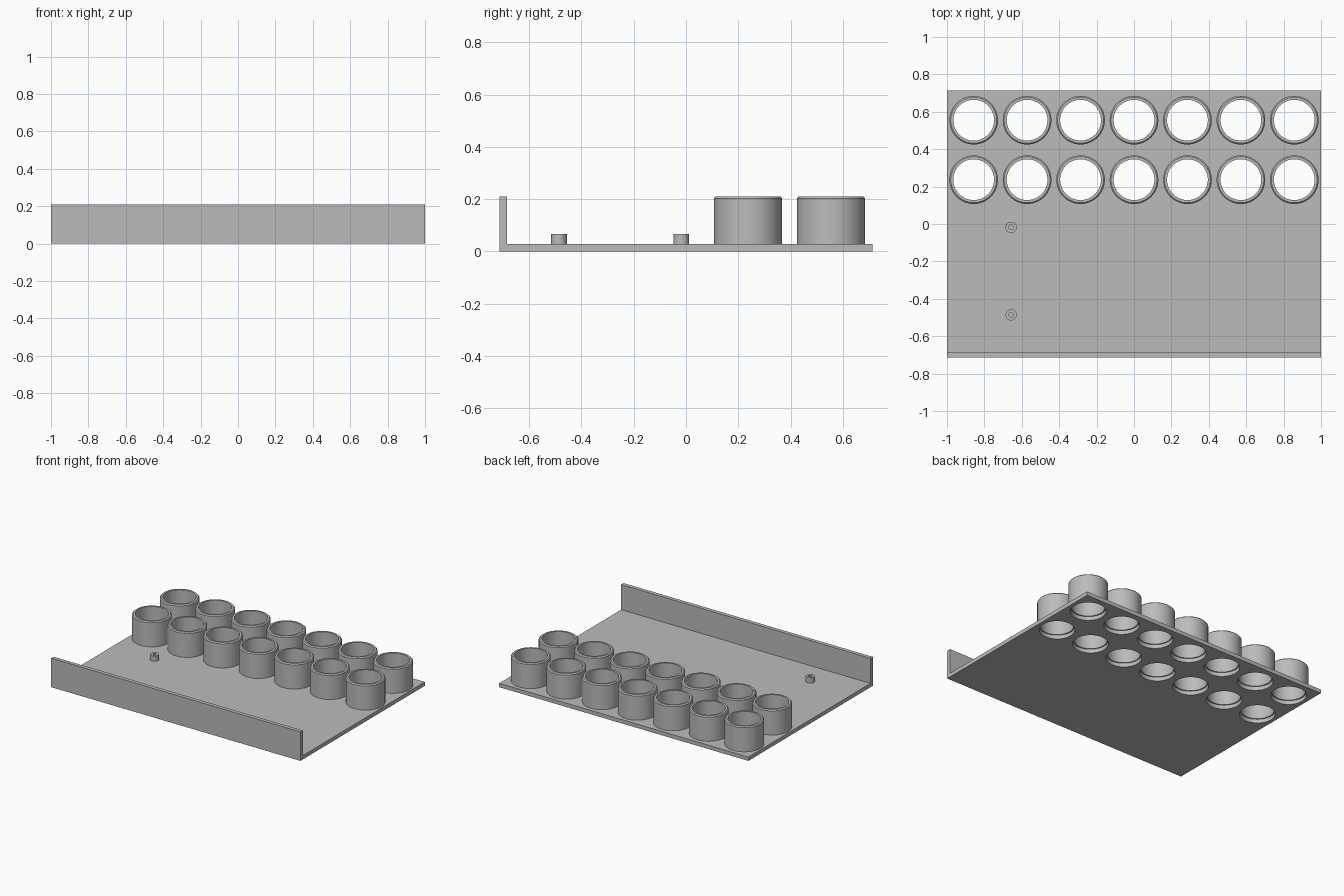
import bpy, bmesh, math
from math import pi, cos, sin

cube = bpy.data.objects.get("Cube")
if cube:
    bpy.data.objects.remove(cube, do_unlink=True)

grey = bpy.data.materials.new("plain grey")
grey.use_nodes = True
colour = (0.5, 0.5, 0.5, 1)
grey.diffuse_color = colour
grey.node_tree.nodes["Principled BSDF"].inputs["Base Color"].default_value = colour

HALF_Y, FLOOR, TOP = 0.713, 0.028, 0.21
PITCH = 2 / 7
ROWS = (0.237, 0.555)
CUPS = [((i - 3) * PITCH, y) for y in ROWS for i in range(7)]


def finish(name, bm):
    bmesh.ops.recalc_face_normals(bm, faces=bm.faces)
    mesh = bpy.data.meshes.new(name)
    bm.to_mesh(mesh)
    bm.free()
    mesh.materials.append(grey)
    obj = bpy.data.objects.new(name, mesh)
    bpy.context.collection.objects.link(obj)
    return obj


def smooth(obj):
    bpy.ops.object.select_all(action="DESELECT")
    obj.select_set(True)
    bpy.context.view_layer.objects.active = obj
    bpy.ops.object.shade_smooth_by_angle(angle=math.radians(30))


def box(name, y0, y1, z0, z1):
    bm = bmesh.new()
    bmesh.ops.create_cube(bm, size=1)
    for v in bm.verts:
        v.co = (v.co.x * 2, y0 + (v.co.y + 0.5) * (y1 - y0), z0 + (v.co.z + 0.5) * (z1 - z0))
    return finish(name, bm)


def lathe(name, profile, x, y, sides=64, closed=True):
    """Revolve (radius, height) points around a vertical axis."""
    bm = bmesh.new()
    rings = [[bm.verts.new((x + r * cos(2 * pi * k / sides), y + r * sin(2 * pi * k / sides), z))
              for k in range(sides)] for r, z in profile]
    pairs = list(zip(rings, rings[1:]))
    if closed:
        pairs.append((rings[-1], rings[0]))
    else:
        bm.faces.new(rings[0])
        bm.faces.new(rings[-1])
    for a, b in pairs:
        for k in range(sides):
            n = (k + 1) % sides
            bm.faces.new((a[k], a[n], b[n], b[k]))
    obj = finish(name, bm)
    smooth(obj)
    return obj


# Base plate with a round opening below every cup
plate = box("base_plate", -HALF_Y, HALF_Y, 0, FLOOR)
bm = bmesh.new()
for x, y in CUPS:
    made = bmesh.ops.create_cone(bm, cap_ends=True, segments=64, radius1=0.117, radius2=0.117, depth=0.2)
    bmesh.ops.translate(bm, verts=made["verts"], vec=(x, y, 0))
cutter = finish("hole_cutter", bm)
cutter.hide_render = True
cut = plate.modifiers.new("holes", "BOOLEAN")
cut.operation = "DIFFERENCE"
cut.solver = "EXACT"
cut.object = cutter
bpy.ops.object.select_all(action="DESELECT")
bpy.context.view_layer.objects.active = plate
plate.select_set(True)
bpy.ops.object.modifier_apply(modifier=cut.name)
bpy.data.objects.remove(cutter, do_unlink=True)
smooth(plate)

# Upright front wall
box("front_wall", -HALF_Y, -HALF_Y + 0.028, FLOOR, TOP)

# Open cups with a slightly bevelled rim
cup_profile = [(0.109, FLOOR), (0.13, FLOOR), (0.13, TOP - 0.007), (0.123, TOP), (0.109, TOP)]
for i, (x, y) in enumerate(CUPS):
    lathe(f"cup_{i + 1}", cup_profile, x, y)

# Small screw posts with blind holes
post_profile = [(0.03, FLOOR), (0.03, 0.066), (0.012, 0.066), (0.012, FLOOR + 0.001)]
for name, y in (("front_post", -0.486), ("rear_post", -0.018)):
    lathe(name, post_profile, -0.657, y, sides=32, closed=False)
